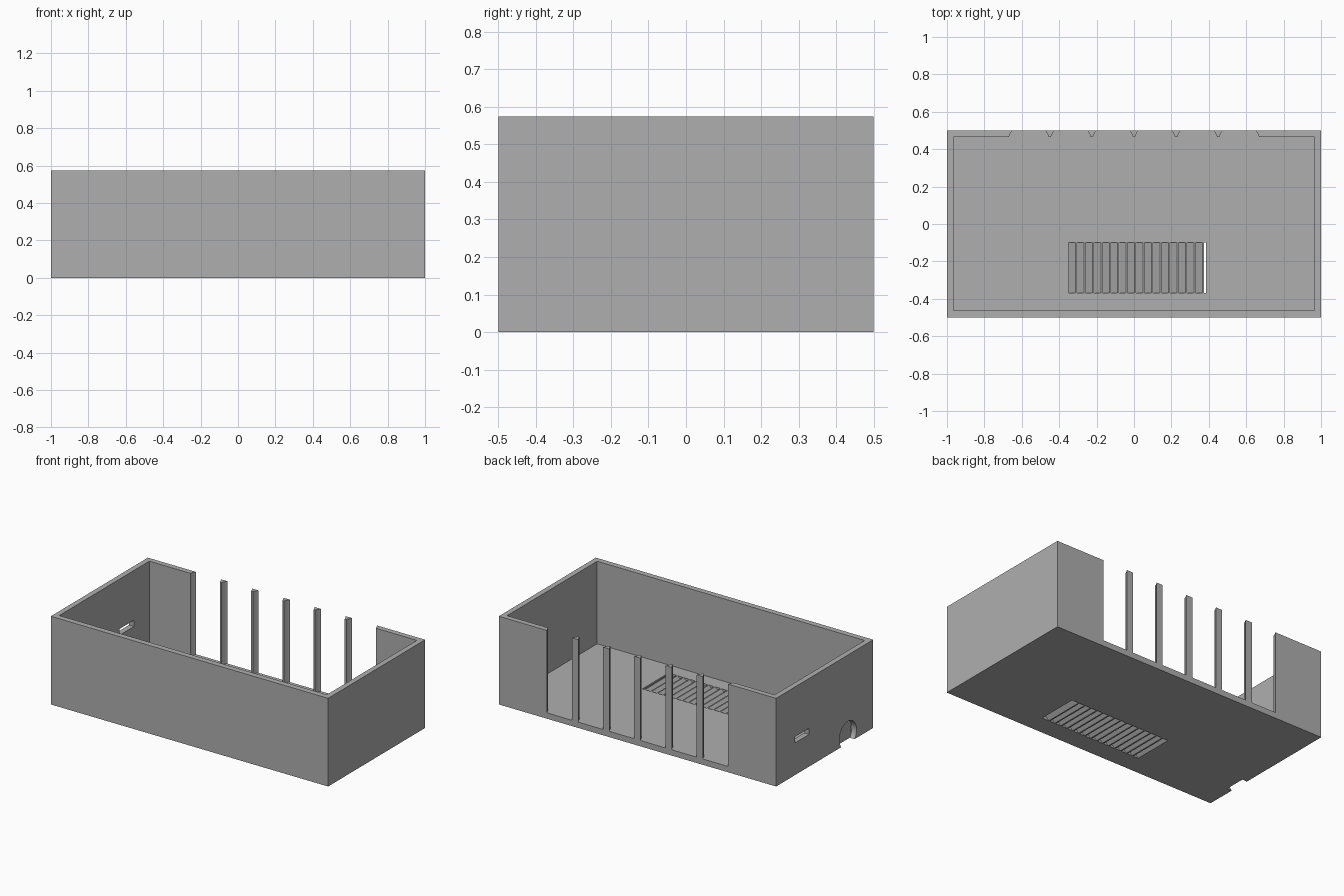
import bpy
import bmesh
from math import pi
from mathutils import Matrix, Vector

old = bpy.data.objects.get("Cube")
if old:
    bpy.data.objects.remove(old, do_unlink=True)

HEIGHT, FLOOR = 0.575, 0.037

grey = bpy.data.materials.new("plain grey")
grey.use_nodes = True
colour = (0.43, 0.43, 0.43, 1)
grey.diffuse_color = colour
grey.node_tree.nodes["Principled BSDF"].inputs["Base Color"].default_value = colour


def make_object(name, bm):
    bmesh.ops.recalc_face_normals(bm, faces=bm.faces)
    mesh = bpy.data.meshes.new(name)
    bm.to_mesh(mesh)
    bm.free()
    mesh.materials.append(grey)
    obj = bpy.data.objects.new(name, mesh)
    bpy.context.collection.objects.link(obj)
    return obj


def box(name, low, high):
    low, high = Vector(low), Vector(high)
    bm = bmesh.new()
    matrix = Matrix.Translation((low + high) / 2) @ Matrix.Diagonal((*(high - low), 1))
    bmesh.ops.create_cube(bm, size=1, matrix=matrix)
    return make_object(name, bm)


def cylinder(name, centre, radius, depth, turn=0):
    bm = bmesh.new()
    matrix = Matrix.Translation(centre) @ Matrix.Rotation(turn, 4, "Y")
    bmesh.ops.create_cone(bm, cap_ends=True, segments=48, radius1=radius,
                          radius2=radius, depth=depth, matrix=matrix)
    return make_object(name, bm)


def cut(target, cutter):
    cutter.hide_render = True
    mod = target.modifiers.new("cut", "BOOLEAN")
    mod.operation, mod.solver, mod.object = "DIFFERENCE", "EXACT", cutter
    bpy.context.view_layer.objects.active = target
    bpy.ops.object.modifier_apply(modifier=mod.name)
    bpy.data.objects.remove(cutter, do_unlink=True)


# Open tray with thin walls
case = box("case", (-1, -0.5, 0), (1, 0.5, HEIGHT))
cut(case, box("cavity", (-0.965, -0.463, FLOOR), (0.965, 0.465, 1)))

# Row of round bays opening through the back wall, leaving slim posts
for i in range(6):
    x = (i - 2.5) * 0.225
    cut(case, cylinder("bay", (x, 0.434, FLOOR + 0.501), 0.111, 1))

# Small slot and round port in the end wall
cut(case, box("slot", (-1.1, 0.16, 0.21), (-0.9, 0.305, 0.25)))
cut(case, cylinder("port", (-1.0, -0.24, 0.055), 0.088, 0.07, pi / 2))

# Vent opening in the floor
cut(case, box("vent", (-0.35, -0.37, -0.1), (0.385, -0.1, 0.1)))

# Slanted vent slats
bm = bmesh.new()
for i in range(16):
    x = -0.35 + i * 0.0452
    profile = [(x, 0), (x + 0.008, 0), (x + 0.045, FLOOR), (x + 0.037, FLOOR)]
    face = bm.faces.new([bm.verts.new((px, -0.37, pz)) for px, pz in profile])
    side = bmesh.ops.extrude_face_region(bm, geom=[face])
    verts = [g for g in side["geom"] if isinstance(g, bmesh.types.BMVert)]
    bmesh.ops.translate(bm, verts=verts, vec=(0, 0.27, 0))
make_object("vent_slats", bm)
